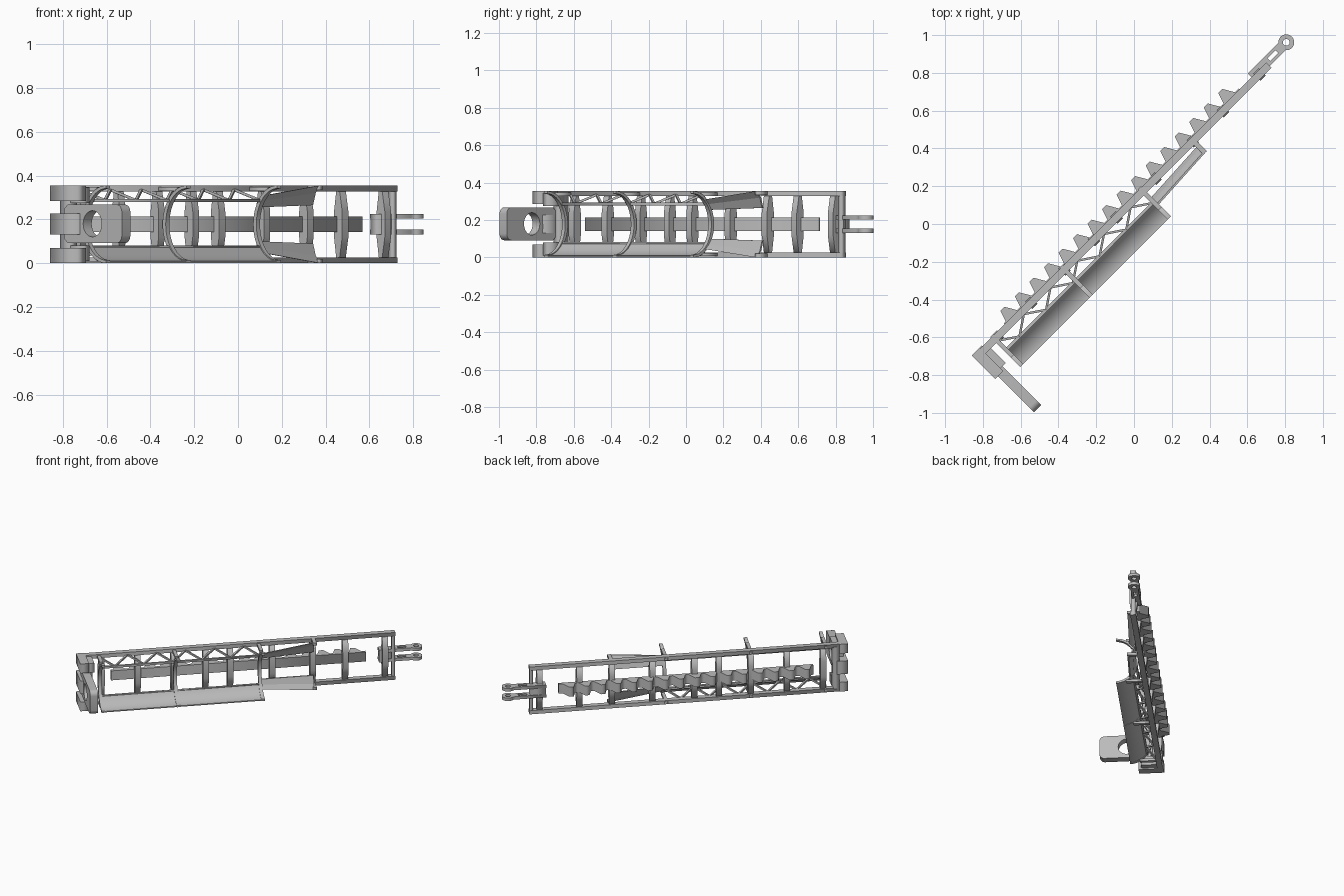
import bpy, bmesh
from math import sin, cos, pi, radians, sqrt
from mathutils import Matrix, Vector

cube = bpy.data.objects.get("Cube")
if cube:
    bpy.data.objects.remove(cube, do_unlink=True)

H = 0.355                      # overall height
MID = H / 2
TURN = Matrix.Rotation(radians(45), 4, 'Z')   # the frame lies diagonally

grey = bpy.data.materials.new("plain_grey")
grey.use_nodes = True
colour = (0.5, 0.5, 0.5, 1)
grey.diffuse_color = colour
grey.node_tree.nodes["Principled BSDF"].inputs["Base Color"].default_value = colour


def finish(name, mesh, matrix, smooth=False):
    """Weld, turn onto the diagonal and link a mesh."""
    bm = bmesh.new()
    bm.from_mesh(mesh)
    bm.transform(TURN @ matrix)
    bmesh.ops.remove_doubles(bm, verts=bm.verts, dist=1e-5)
    bmesh.ops.recalc_face_normals(bm, faces=bm.faces)
    bm.to_mesh(mesh)
    bm.free()
    mesh.materials.clear()
    mesh.materials.append(grey)
    obj = bpy.data.objects.new(name, mesh)
    bpy.context.collection.objects.link(obj)
    if smooth:
        bpy.ops.object.select_all(action='DESELECT')
        obj.select_set(True)
        bpy.context.view_layer.objects.active = obj
        bpy.ops.object.shade_smooth_by_angle(angle=radians(35))
    return obj


def plate(name, loops, axis, lo, hi, smooth=False):
    """Extrude outlines (first outer, rest holes) along axis u, w or z."""
    curve = bpy.data.curves.new(name, 'CURVE')
    curve.dimensions = '2D'
    curve.fill_mode = 'BOTH'
    curve.extrude = (hi - lo) / 2
    for loop in loops:
        spline = curve.splines.new('POLY')
        spline.points.add(len(loop) - 1)
        for p, (a, b) in zip(spline.points, loop):
            p.co = (a, b, 0, 1)
        spline.use_cyclic_u = True
    tmp = bpy.data.objects.new(name + "_outline", curve)
    bpy.context.collection.objects.link(tmp)
    dg = bpy.context.evaluated_depsgraph_get()
    mesh = bpy.data.meshes.new_from_object(tmp.evaluated_get(dg))
    bpy.data.objects.remove(tmp, do_unlink=True)
    m = (lo + hi) / 2
    frames = {
        'u': ((0, 0, 1, m), (1, 0, 0, 0), (0, 1, 0, 0), (0, 0, 0, 1)),
        'w': ((1, 0, 0, 0), (0, 0, -1, m), (0, 1, 0, 0), (0, 0, 0, 1)),
        'z': ((1, 0, 0, 0), (0, 1, 0, 0), (0, 0, 1, m), (0, 0, 0, 1))}
    return finish(name, mesh, Matrix(frames[axis]), smooth)


def box(name, u, w, z):
    return plate(name, [[(u[0], w[0]), (u[1], w[0]), (u[1], w[1]), (u[0], w[1])]], 'z', *z)


def bar(name, a, b, t):
    """Square bar between two points."""
    a, b = Vector(a), Vector(b)
    mesh = bpy.data.meshes.new(name)
    bm = bmesh.new()
    bmesh.ops.create_cube(bm, size=1)
    bm.to_mesh(mesh)
    bm.free()
    d = b - a
    mat = Matrix.Translation((a + b) / 2) @ d.to_track_quat('Z', 'Y').to_matrix().to_4x4()
    return finish(name, mesh, mat @ Matrix.Diagonal((t, t, d.length, 1)))


def arc(cx, cy, rx, ry, a0, a1, n=24):
    return [(cx + rx * cos(radians(a0 + (a1 - a0) * i / n)),
             cy + ry * sin(radians(a0 + (a1 - a0) * i / n))) for i in range(n + 1)]


def circle(cx, cy, r, n=28):
    return arc(cx, cy, r, r, 0, 360, n)[:-1]


def flip(z, top):
    return z if top else H - z


def span(a, b, top):
    return (a, b) if top else (H - b, H - a)


# Parts that repeat at the top and the bottom
for top in (True, False):
    side = "upper_" if top else "lower_"
    box(side + "rail", (-1.1, 1.1), (0.07, 0.11), span(0.328, H, top))
    box(side + "end_block", (-1.1, -1.04), (-0.06, 0.115), span(0.285, H, top))
    box(side + "end_cheek", (-1.04, -1.0), (-0.04, 0.08), span(0.275, 0.345, top))
    # inner rail with lattice back to the main rail
    box(side + "inner_rail", (-0.96, 0.16), (0.0, 0.016), span(0.279, 0.293, top))
    n = 11
    for i in range(n):
        ends = [(0.075, flip(0.335, top)), (0.008, flip(0.287, top))]
        if i % 2:
            ends.reverse()
        u0 = -0.95 + 1.1 * i / n
        bar(side + "lattice_bar", (u0, *ends[0]), (u0 + 1.1 / n, *ends[1]), 0.012)
    # brackets joining the hoops to the rails
    for u in (-0.95, -0.43, 0.155):
        box(side + "hoop_bracket", (u - 0.012, u + 0.012), (-0.04, 0.115), span(0.33, 0.348, top))
    box(side + "mouth_bracket", (0.52, 0.545), (0.0, 0.09), span(0.335, H, top))
    # tapering mouth panel
    near = [(-0.02, 0.31), (0.005, 0.285), (0.025, 0.255)]
    far = [(0.0, H), (0.028, 0.32), (0.045, 0.265)]
    mesh = bpy.data.meshes.new(side + "mouth_panel")
    bm = bmesh.new()
    rows = []
    for off in (0, 0.01):
        for u, pts in ((0.16, near), (0.53, far)):
            rows.append([bm.verts.new((u, w + off, flip(z, top))) for w, z in pts])
    a, b, c, d = rows
    for i in range(2):
        for p, q in ((a, b), (c, d), (a, c), (b, d)):
            bm.faces.new((p[i], p[i + 1], q[i + 1], q[i]))
    for i in (0, 2):
        bm.faces.new((a[i], b[i], d[i], c[i]))
    bm.to_mesh(mesh)
    bm.free()
    finish(side + "mouth_panel", mesh, Matrix())

# Half-round hoops, open at the front
for u in (-0.95, -0.43, 0.155):
    outline = arc(-0.11, MID, 0.155, MID, -90, 90) + arc(-0.11, MID, 0.135, MID - 0.014, 90, -90)
    plate("hoop", [outline], 'u', u - 0.012, u + 0.012, True)

# Curved lower trough
outline = arc(-0.11, MID, 0.15, MID - 0.002, -90, -35, 14) + arc(-0.11, MID, 0.142, MID - 0.01, -35, -90, 14)
plate("trough", [outline], 'u', -0.96, 0.16, True)

# Upright ribs, thicker where they carry the rack
for u in (-0.93, -0.68, -0.43, -0.21, -0.04, 0.25, 0.53, 0.755, 1.03):
    outline = [(0.08, 0.02), (0.1, 0.02), (0.115, 0.12), (0.115, H - 0.12),
               (0.1, H - 0.02), (0.08, H - 0.02), (0.062, H - 0.12), (0.062, 0.12)]
    plate("rib", [outline], 'u', u - 0.02, u + 0.02)
box("far_post", (1.075, 1.1), (0.075, 0.105), (0.02, H - 0.02))
box("near_post", (-1.04, -1.0), (0.04, 0.11), (0.02, H - 0.02))

# Toothed rack on the back
rack = [(-0.86, 0.095), (0.9, 0.095), (0.9, 0.115)]
pitch = 1.74 / 16
for i in reversed(range(16)):
    u = -0.85 + pitch * i
    rack += [(u + 0.09, 0.115), (u + 0.055, 0.175), (u + 0.025, 0.175), (u + 0.005, 0.115)]
rack.append((-0.86, 0.115))
plate("toothed_rack", [rack], 'z', 0.142, 0.213)

# Near-end foot: a rounded plate with a large eye
box("foot_root", (-1.1, -1.025), (-0.06, 0.115), (0.13, 0.228))
r = 0.035
foot = [(0.04, 0.11), (0.04, 0.25), (0.02, 0.268)]
foot += arc(-0.33 + r, 0.268 - r, r, r, 90, 180, 6) + arc(-0.33 + r, 0.092 + r, r, r, 180, 270, 6)
foot.append((0.02, 0.092))
plate("foot_plate", [foot, circle(-0.14, 0.18, 0.06)], 'u', -1.08, -1.025, True)

# Far-end fork: two lugs with pin holes
tip = arc(1.25, 0.11, 0.042, 0.042, -140, 140, 20)
lug = [(0.99, 0.083), (1.2, 0.083)] + tip + [(1.2, 0.137), (0.99, 0.137)]
slot = [(1.12, 0.1), (1.18, 0.1), (1.18, 0.12), (1.12, 0.12)]
for z in (0.132, 0.203):
    plate("fork_lug", [lug, circle(1.25, 0.11, 0.018, 16), slot], 'z', z, z + 0.022)
box("fork_root", (0.99, 1.1), (0.085, 0.135), (0.132, 0.225))
